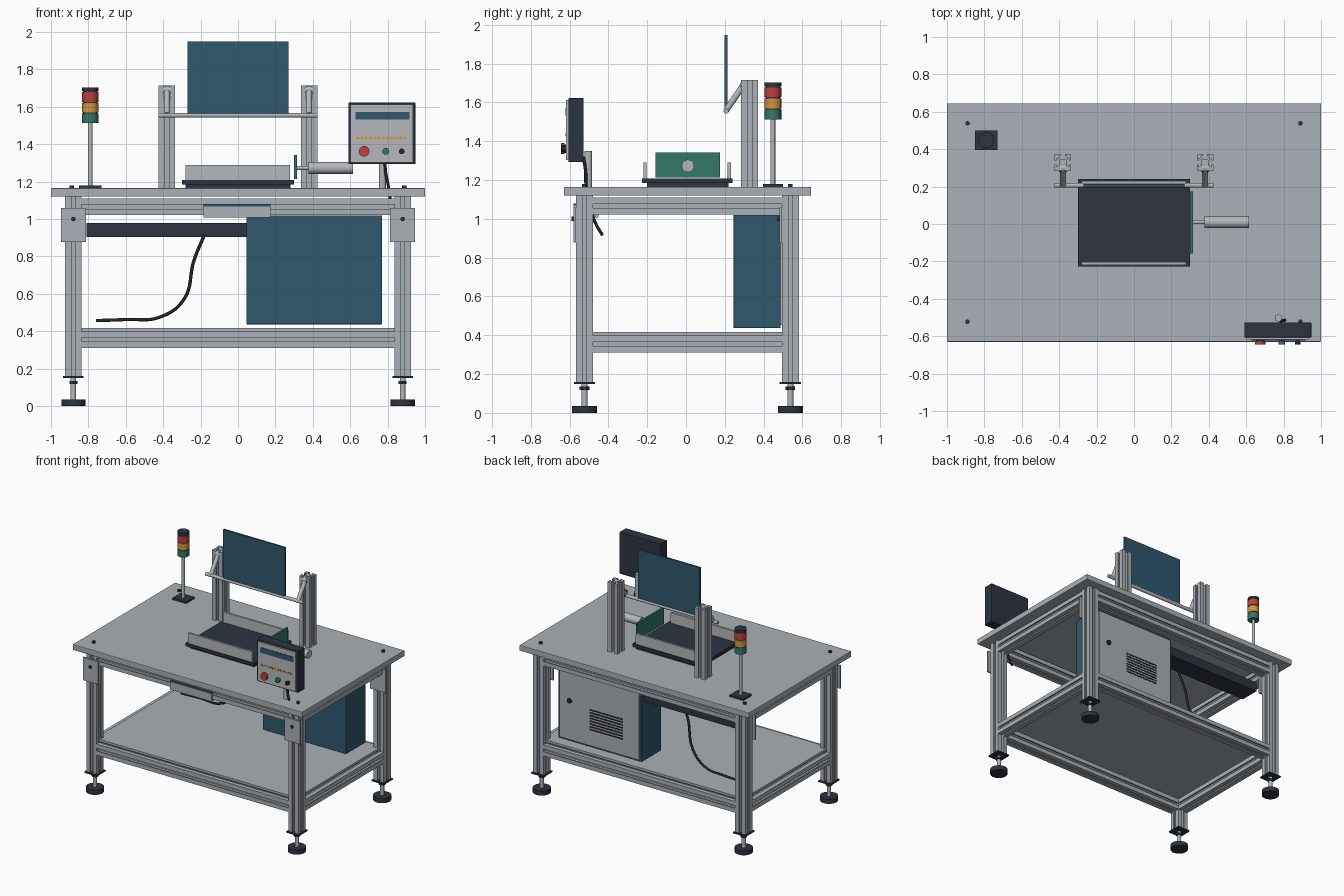
import bpy, bmesh, math
from mathutils import Vector

if "Cube" in bpy.data.objects:
    bpy.data.objects.remove(bpy.data.objects["Cube"])


def material(name, rgb):
    m = bpy.data.materials.new(name)
    m.diffuse_color = (*rgb, 1)
    m.use_nodes = True
    m.node_tree.nodes["Principled BSDF"].inputs["Base Color"].default_value = m.diffuse_color
    return m


ALU = material("aluminium grey", (.40, .44, .475))
STEEL = material("light steel", (.46, .48, .50))
DARK = material("dark slate", (.026, .034, .052))
BLACK = material("cable black", (.017, .019, .026))
BLUE = material("deep blue", (.029, .098, .155))
GREEN = material("signal green", (.03, .19, .14))
RED = material("signal red", (.52, .052, .045))
AMBER = material("signal amber", (.65, .31, .05))


def finish(name, mat, smooth=False):
    o = bpy.context.object
    o.name = name
    o.data.materials.append(mat)
    if smooth:
        bpy.ops.object.shade_smooth_by_angle(angle=math.radians(35))
    return o


def box(name, mat, x, y, z, bevel=0):
    """Box from (min, max) ranges."""
    r = (x, y, z)
    bpy.ops.mesh.primitive_cube_add(size=1, location=[(a + b) / 2 for a, b in r])
    o = bpy.context.object
    o.scale = [b - a for a, b in r]
    bpy.ops.object.transform_apply(location=False, rotation=False)
    finish(name, mat)
    if bevel:
        m = o.modifiers.new("edge", 'BEVEL')
        m.width, m.segments = bevel, 2
    return o


def rod(name, mat, a, b, r, n=28):
    """Cylinder between two points."""
    a, b = Vector(a), Vector(b)
    bpy.ops.mesh.primitive_cylinder_add(vertices=n, radius=r, depth=(b - a).length, location=(a + b) / 2)
    bpy.context.object.rotation_euler = (b - a).to_track_quat('Z', 'Y').to_euler()
    return finish(name, mat, True)


def extrusion(name, a, b, h=.044):
    """Slotted square aluminium bar between two points."""
    side = [(-h, -h), (-.011, -h), (-.011, -h + .009), (-.021, -h + .009),
            (-.021, -h + .015), (-.011, -h + .026), (.011, -h + .026), (.021, -h + .015),
            (.021, -h + .009), (.011, -h + .009), (.011, -h)]
    ring = []
    for k in range(4):
        c, s = round(math.cos(k * math.pi / 2)), round(math.sin(k * math.pi / 2))
        ring += [(c * x - s * y, s * x + c * y) for x, y in side]
    a, b = Vector(a), Vector(b)
    bm = bmesh.new()
    f = bm.faces.new([bm.verts.new((x, y, 0)) for x, y in ring])
    top = bmesh.ops.extrude_face_region(bm, geom=[f])
    for v in top['geom']:
        if isinstance(v, bmesh.types.BMVert):
            v.co.z += (b - a).length
    bmesh.ops.recalc_face_normals(bm, faces=bm.faces)
    me = bpy.data.meshes.new(name)
    bm.to_mesh(me)
    bm.free()
    o = bpy.data.objects.new(name, me)
    me.materials.append(ALU)
    o.location = a
    o.rotation_euler = (b - a).to_track_quat('Z', 'Y').to_euler()
    bpy.context.collection.objects.link(o)


def cable(name, pts, r=.009):
    cu = bpy.data.curves.new(name, 'CURVE')
    cu.dimensions = '3D'
    cu.bevel_depth, cu.bevel_resolution, cu.use_fill_caps = r, 3, True
    s = cu.splines.new('BEZIER')
    s.bezier_points.add(len(pts) - 1)
    for p, co in zip(s.bezier_points, pts):
        p.co = co
        p.handle_left_type = p.handle_right_type = 'AUTO'
    cu.materials.append(BLACK)
    bpy.context.collection.objects.link(bpy.data.objects.new(name, cu))


# Worktop with corner screws
box("worktop", ALU, (-1, 1), (-.63, .645), (1.12, 1.165), .004)
for x in (-.89, .89):
    for y in (-.523, .538):
        rod("worktop_screw", DARK, (x, y, 1.16), (x, y, 1.18), .012, 16)

# Legs, levelling feet and corner brackets
LX, FY, BY, H = .88, -.523, .538, .044
for x in (-LX, LX):
    for y in (FY, BY):
        extrusion("leg", (x, y, .16), (x, y, 1.12))
        box("foot_plate", DARK, (x - .055, x + .055), (y - .055, y + .055), (.15, .16))
        rod("foot_spindle", STEEL, (x, y, .03), (x, y, .15), .015, 20)
        rod("foot_nut", DARK, (x, y, .118), (x, y, .135), .025, 6)
        rod("foot_pad", DARK, (x, y, 0), (x, y, .036), .065, 32)
        box("corner_bracket", ALU, (x - .067, x + .067), (y - .057, y - H), (.878, 1.058))
        rod("bracket_bolt", DARK, (x, y - .067, 1.0), (x, y - .057, 1.0), .012, 16)

# Frame rails and lower shelf
for z in (.355, 1.066):
    for y in (FY, BY):
        extrusion("long_rail", (-LX + H, y, z), (LX - H, y, z))
    for x in (-LX, LX):
        extrusion("side_rail", (x, FY + H, z), (x, BY - H, z))
box("lower_shelf", ALU, (-.88, .88), (-.523, .538), (.40, .418))

# Small box on the front rail
box("front_box", ALU, (-.185, .175), (-.58, -.45), (1.008, 1.068))
box("front_box_lid", BLUE, (-.185, .175), (-.58, -.45), (1.068, 1.08))

# Control cabinet with rear door, vents and lock
box("cabinet", BLUE, (.045, .77), (.245, .488), (.437, 1.02), .004)
box("cabinet_door", ALU, (.06, .755), (.488, .497), (.452, 1.005))
for i in range(8):
    z = .575 + i * .022
    box("door_vent", BLACK, (.20, .49), (.495, .499), (z, z + .011))
rod("door_lock", BLACK, (.665, .49, .76), (.665, .507, .76), .019, 20)

# Cable tray and hanging cable
box("cable_tray", DARK, (-.81, .045), (.30, .46), (.905, .98))
cable("hanging_cable", [(-.18, .30, .915), (-.235, .31, .78), (-.29, .33, .57),
                        (-.42, .36, .475), (-.6, .38, .463), (-.76, .38, .457)])

# Signal tower
TX, TY = -.79, .448
box("tower_base", DARK, (TX - .06, TX + .06), (TY - .052, TY + .052), (1.165, 1.179))
rod("tower_pole", STEEL, (TX, TY, 1.175), (TX, TY, 1.52), .012)
rod("tower_core", DARK, (TX, TY, 1.52), (TX, TY, 1.69), .038)
for nm, mat, z0, z1 in (("green_lamp", GREEN, 1.513, 1.564), ("amber_lamp", AMBER, 1.57, 1.621),
                        ("red_lamp", RED, 1.627, 1.678), ("tower_cap", DARK, 1.684, 1.702)):
    rod(nm, mat, (TX, TY, z0), (TX, TY, z1), .043, 36)

# Upright posts, hinge arms, crossbar and screen
for x in (-.38, .38):
    extrusion("upright_post", (x, .328, 1.165), (x, .328, 1.715))
    rod("hinge_arm", STEEL, (x, .207, 1.56), (x, .30, 1.695), .016)
    rod("arm_pivot", STEEL, (x - .022, .30, 1.69), (x + .022, .30, 1.69), .022)
rod("crossbar", STEEL, (-.425, .207, 1.555), (.425, .207, 1.555), .013)
box("screen", BLUE, (-.27, .27), (.199, .215), (1.562, 1.948))

# Work tray with guide walls
box("tray_plinth", DARK, (-.28, .28), (-.20, .22), (1.165, 1.187))
box("tray_base", DARK, (-.30, .30), (-.227, .24), (1.185, 1.208))
for y in (-.212, .223):
    box("tray_guide", STEEL, (-.28, .277), (y - .008, y + .008), (1.208, 1.29))

# Pusher plate and its cylinder
box("pusher_plate", GREEN, (.30, .315), (-.157, .175), (1.213, 1.342))
rod("pusher_rod", STEEL, (.315, .01, 1.273), (.385, .01, 1.273), .011)
rod("pusher_cylinder", STEEL, (.378, .01, 1.273), (.615, .01, 1.273), .032, 32)

# Operator panel with display, indicator row and buttons
box("panel_housing", DARK, (.59, .948), (-.606, -.527), (1.293, 1.622), .003)
box("panel_face", STEEL, (.602, .936), (-.618, -.606), (1.303, 1.612))
box("panel_display", BLUE, (.628, .918), (-.622, -.617), (1.532, 1.573))
box("indicator_strip", AMBER, (.628, .905), (-.621, -.617), (1.428, 1.434))
for i in range(12):
    x = .64 + i * .023
    box("indicator_dot", AMBER, (x - .006, x + .006), (-.622, -.617), (1.428, 1.442))
for nm, mat, x, r in (("stop_button", RED, .674, .028), ("start_button", GREEN, .79, .018),
                      ("reset_button", BLACK, .875, .015)):
    rod(nm + "_collar", DARK, (x, -.628, 1.362), (x, -.617, 1.362), r * .8, 24)
    rod(nm, mat, (x, -.645, 1.362), (x, -.627, 1.362), r, 28)

# Panel post and cable through the worktop
rod("panel_post", STEEL, (.772, -.503, 1.16), (.772, -.503, 1.35), .019)
cable("panel_cable", [(.785, -.53, 1.32), (.79, -.518, 1.25), (.805, -.515, 1.17),
                      (.82, -.49, 1.05), (.825, -.465, .975), (.83, -.43, .915)], .008)
